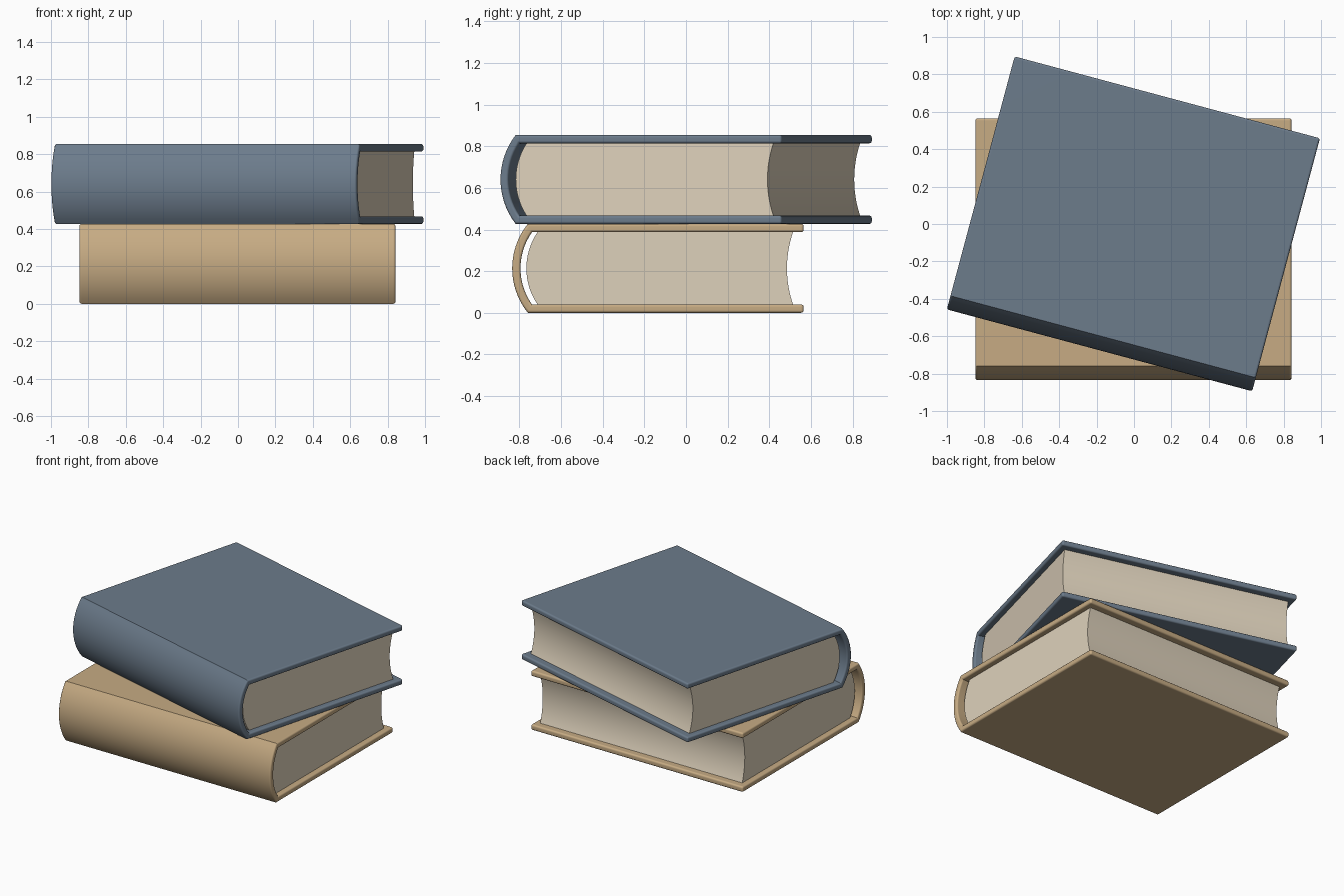
import bpy, bmesh
from math import sqrt, radians, pi
from mathutils import Matrix

if "Cube" in bpy.data.objects:
    bpy.data.objects.remove(bpy.data.objects["Cube"])

W, H, T = 1.69, 0.427, 0.04      # cover width, book height, board thickness
DEPTH = 1.325                    # flat board depth; back edge lies at y = 0
MID = H / 2


def material(name, rgb):
    m = bpy.data.materials.new(name)
    m.diffuse_color = (*rgb, 1)
    m.use_nodes = True
    m.node_tree.nodes["Principled BSDF"].inputs["Base Color"].default_value = m.diffuse_color
    return m


def arc(y_end, sag, half, n=16):
    """Arc in (y, z) from bottom to top, bulging by sag toward -y."""
    r = (half * half + sag * sag) / (2 * sag)
    cy = y_end - sag + r
    zs = [half * (2 * i / n - 1) for i in range(n + 1)]
    return [(cy - sqrt(r * r - z * z), MID + z) for z in zs]


def extrude(name, profile, width, mat, place, bevel=0):
    """Sweep a (y, z) profile along x, optionally rounding its outer edges."""
    bm = bmesh.new()
    base = bm.faces.new([bm.verts.new((-width / 2, y, z)) for y, z in profile])
    out = bmesh.ops.extrude_face_region(bm, geom=[base], use_keep_orig=True)
    for v in out["geom"]:
        if isinstance(v, bmesh.types.BMVert):
            v.co.x += width
    bmesh.ops.recalc_face_normals(bm, faces=bm.faces[:])
    if bevel:
        edges = [e for e in bm.edges if e.calc_face_angle(0) > radians(60)]
        bmesh.ops.bevel(bm, geom=edges, offset=bevel, segments=3, profile=0.5,
                        affect='EDGES', clamp_overlap=False)
    me = bpy.data.meshes.new(name)
    bm.to_mesh(me)
    bm.free()
    me.materials.append(mat)
    ob = bpy.data.objects.new(name, me)
    bpy.context.collection.objects.link(ob)
    ob.matrix_world = place
    bpy.ops.object.select_all(action='DESELECT')
    ob.select_set(True)
    bpy.context.view_layer.objects.active = ob
    bpy.ops.object.shade_smooth_by_angle(angle=radians(35))
    wn = ob.modifiers.new("weighted_normals", 'WEIGHTED_NORMAL')
    wn.keep_sharp = True
    return ob


paper = material("paper", (0.73, 0.64, 0.50))


def book(prefix, cover_mat, place):
    # Hard cover: two boards joined by a rounded spine
    outer = arc(-DEPTH, 0.075, MID)
    inner = arc(-1.305, 0.055, MID - T)
    cover = [(0, 0)] + outer + [(0, H), (0, H - T)] + inner[::-1] + [(0, T)]
    extrude(prefix + "_cover", cover, W, cover_mat, place, bevel=0.012)
    # Page block: rounded at the spine, hollowed at the fore edge
    half = MID - T + 0.002
    pages = arc(-1.277, 0.055, half) + arc(-0.05, 0.03, half)[::-1]
    extrude(prefix + "_pages", pages, 1.61, paper, place)


book("lower_book", material("tan_cloth", (0.57, 0.41, 0.23)),
     Matrix.Translation((-0.003, 0.565, 0)))
book("upper_book", material("blue_cloth", (0.15, 0.20, 0.26)),
     Matrix.Translation((0.178, 0.677, H)) @ Matrix.Rotation(radians(-15), 4, 'Z'))
